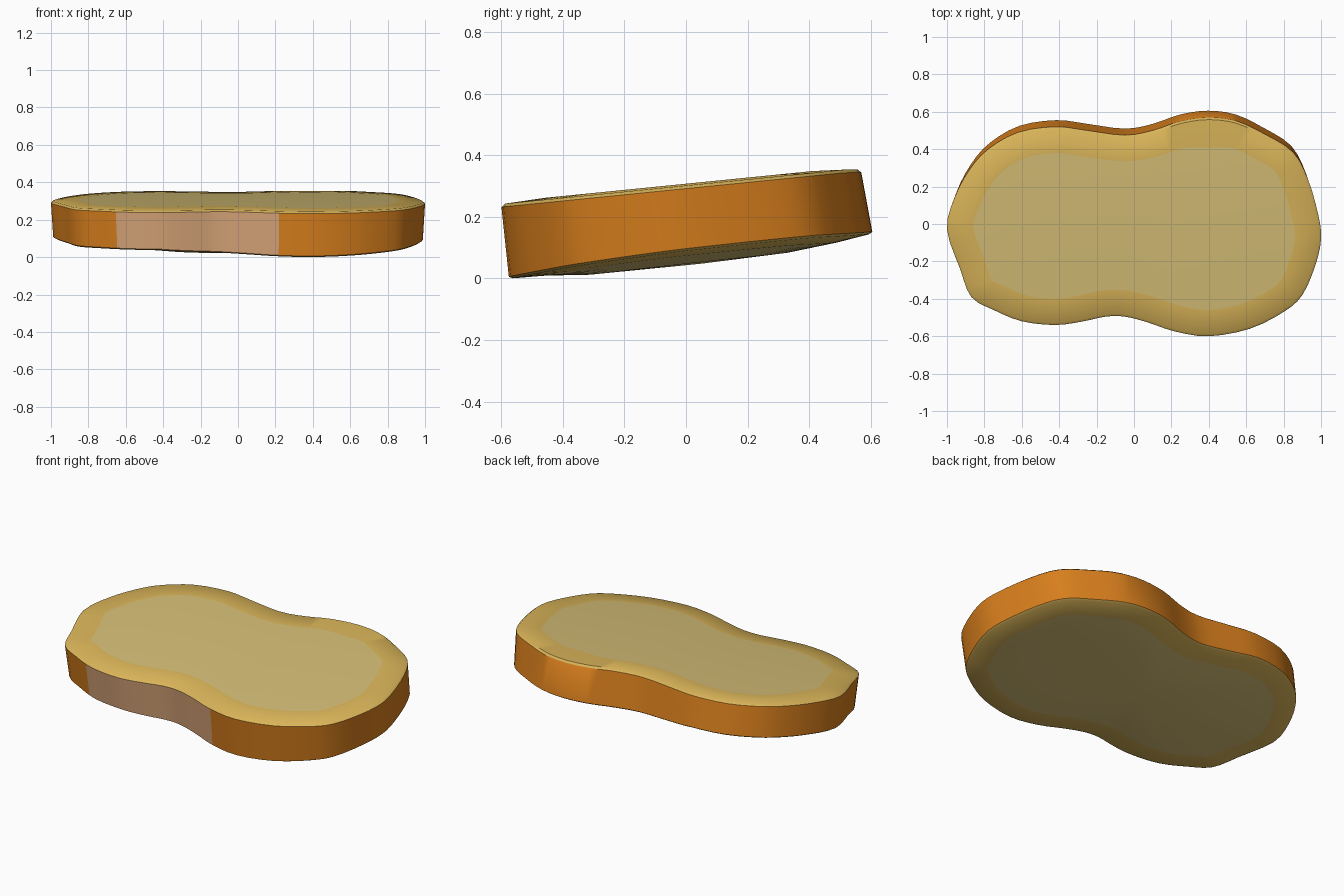
import bpy
import bmesh
import math
from mathutils import Vector

cube = bpy.data.objects.get("Cube")
if cube:
    bpy.data.objects.remove(cube, do_unlink=True)


def material(name, colour):
    mat = bpy.data.materials.new(name)
    mat.use_nodes = True
    mat.diffuse_color = (*colour, 1)
    mat.node_tree.nodes["Principled BSDF"].inputs["Base Color"].default_value = (*colour, 1)
    return mat


CRUST, PALE_CRUST, RIM, CRUMB = range(4)
materials = [
    material("orange crust", (.68, .21, .012)),
    material("pale crust", (.69, .38, .19)),
    material("golden rim", (.7, .46, .1)),
    material("cream crumb", (.66, .51, .18)),
]

# Rough outline of the upper edge, from the left end round by the back
outline = [Vector(p) for p in (
    (-1, -.03), (-.96, .14), (-.88, .29), (-.78, .4), (-.62, .49), (-.42, .52),
    (-.25, .5), (-.05, .475), (.1, .5), (.25, .55), (.4, .57), (.55, .55),
    (.7, .48), (.85, .385), (.93, .24), (.985, .05), (1, -.08), (.97, -.22),
    (.9, -.38), (.8, -.47), (.62, -.56), (.4, -.6), (.22, -.575), (.07, -.525),
    (-.05, -.495), (-.15, -.495), (-.27, -.52), (-.42, -.54), (-.6, -.52),
    (-.75, -.46), (-.87, -.39), (-.93, -.24))]


def smooth_loop(points, steps):
    """Closed spline through the points."""
    result = []
    n = len(points)
    for i in range(n):
        a, b, c, d = (points[(i + k) % n] for k in (-1, 0, 1, 2))
        for s in range(steps):
            t = s / steps
            result.append(b + (c - a) * t / 2
                          + (a * 2 - b * 5 + c * 4 - d) * t * t / 2
                          + (b * 3 - a - c * 3 + d) * t ** 3 / 2)
    return result


def inset(points, amount):
    """Move a loop inwards along its normals."""
    n = len(points)
    result = []
    for i, p in enumerate(points):
        t = (points[(i + 2) % n] - points[i - 2]).normalized()
        result.append(p + Vector((t.y, -t.x)) * amount)
    return result


def top_z(p):
    return min(.302 + .1 * p.y, .354)


def bottom_z(p, lift=1):
    return .123 * (p.y + .575) + lift * min(.03, .05 * (p.x - .35) ** 2)


top = smooth_loop(outline, 3)
bottom = [Vector((p.x * .988, p.y * 1.01 + .03)) for p in top]
top_patch = [Vector((p.x, min(p.y, .41))) for p in inset(top, .14)]

bm = bmesh.new()


def ring(points, height):
    return [bm.verts.new((p.x, p.y, height(p))) for p in points]


# Rings from the slightly raised top, over the rim and wall, to the bowed underside
rings = [
    ring(top_patch, lambda p: .308 + .1 * p.y),
    ring(inset(top, .012), top_z),
    ring(top, lambda p: top_z(p) - .01),
    ring(bottom, lambda p: bottom_z(p) + .006),
    ring(inset(bottom, .012), lambda p: max(0, bottom_z(p) - .001)),
    ring(inset(bottom, .12), lambda p: bottom_z(p) - .01 - .01 * p.y),
    ring([p * .55 for p in bottom], lambda p: bottom_z(p, .5) - .024 - .012 * p.y),
]
band_materials = [RIM, RIM, CRUST, RIM, RIM, CRUMB]

for upper, lower, index in zip(rings, rings[1:], band_materials):
    for i in range(len(upper)):
        j = (i + 1) % len(upper)
        face = bm.faces.new((upper[i], upper[j], lower[j], lower[i]))
        face.material_index = index
        centre = face.calc_center_median()
        # Pale stretch of crust along the front wall
        if index == CRUST and centre.y < 0 and -.65 < centre.x < .23:
            face.material_index = PALE_CRUST

# Cream centres on both sides
bm.faces.new(rings[0]).material_index = CRUMB
middle = bm.verts.new((0, .05, .048))
last = rings[-1]
for i in range(len(last)):
    bm.faces.new((last[i - 1], last[i], middle)).material_index = CRUMB

bmesh.ops.recalc_face_normals(bm, faces=bm.faces[:])
mesh = bpy.data.meshes.new("bread_slice")
bm.to_mesh(mesh)
bm.free()
for mat in materials:
    mesh.materials.append(mat)

bread = bpy.data.objects.new("bread_slice", mesh)
bpy.context.collection.objects.link(bread)
bpy.context.view_layer.objects.active = bread
bread.select_set(True)
bpy.ops.object.shade_smooth_by_angle(angle=math.radians(40))
